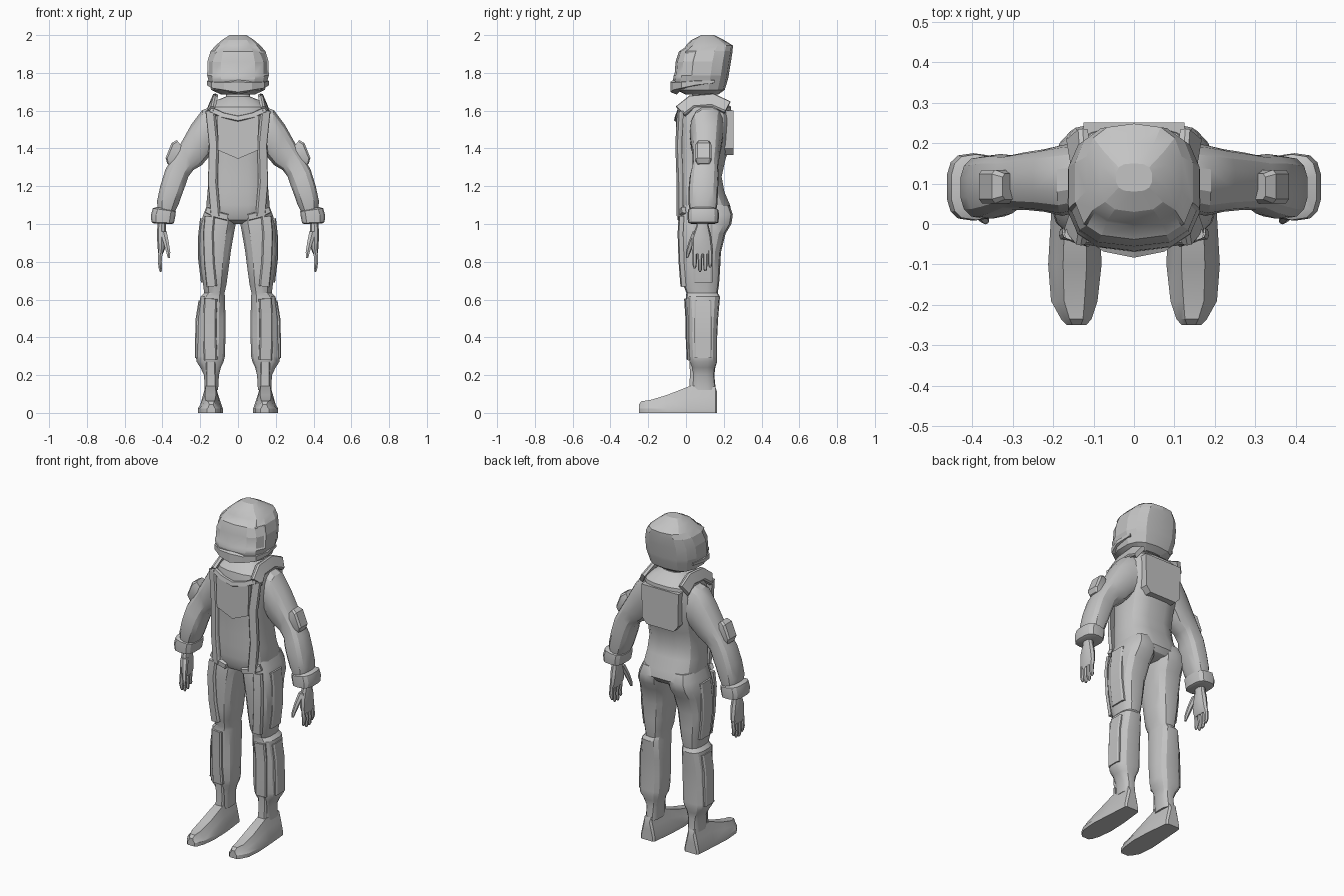
import bpy, bmesh, math
from mathutils import Vector as V

grey = bpy.data.materials.new("suit_grey")
grey.diffuse_color = (0.55, 0.55, 0.55, 1)


def skin(name, rings, mirror=False, angle=28):
    """Loft closed rings of equal length, capped at both ends."""
    bm = bmesh.new()
    rows = [[bm.verts.new(p) for p in r] for r in rings]
    n = len(rows[0])
    for a, b in zip(rows, rows[1:]):
        for i in range(n):
            j = (i + 1) % n
            bm.faces.new((a[i], a[j], b[j], b[i]))
    bm.faces.new(rows[0])
    bm.faces.new(rows[-1])
    bmesh.ops.recalc_face_normals(bm, faces=bm.faces)
    me = bpy.data.meshes.new(name)
    bm.to_mesh(me)
    bm.free()
    me.materials.append(grey)
    ob = bpy.data.objects.new(name, me)
    bpy.context.collection.objects.link(ob)
    if mirror:
        m = ob.modifiers.new("mirror", 'MIRROR')
        m.use_clip = False
        m.use_mirror_merge = False
    bpy.ops.object.select_all(action='DESELECT')
    ob.select_set(True)
    bpy.context.view_layer.objects.active = ob
    bpy.ops.object.shade_smooth_by_angle(angle=math.radians(angle))
    return ob


def oval(p, q, y0, y1, n=2.6, count=14):
    """Squared oval between side points p, q (x, z) and depths y0, y1."""
    pts = []
    for k in range(count):
        t = 2 * math.pi * (k + 0.5) / count
        c, s = math.cos(t), math.sin(t)
        u = 0.5 + 0.5 * math.copysign(abs(c) ** (2 / n), c)
        w = 0.5 + 0.5 * math.copysign(abs(s) ** (2 / n), s)
        pts.append(V((p[0] + (q[0] - p[0]) * u, y0 + (y1 - y0) * w,
                      p[1] + (q[1] - p[1]) * u)))
    return pts


def strip(name, path, width, thick, normal, mirror=True):
    """Flat bevelled band swept along a path; normal is its outward side."""
    path = [V(p) for p in path]
    rings = []
    for i, p in enumerate(path):
        d = path[min(i + 1, len(path) - 1)] - path[max(i - 1, 0)]
        nrm = V(normal(p) if callable(normal) else normal)
        nrm = (nrm - d * (nrm.dot(d) / d.length_squared)).normalized()
        s = d.cross(nrm).normalized() * width / 2
        o = nrm * thick
        rings.append([p - s - o, p + s - o, p + s, p + s * .8 + o * .6,
                      p - s * .8 + o * .6, p - s])
    return skin(name, rings, mirror)


def plate(name, outline, y0, y1):
    return skin(name, [[(x, y, z) for x, z in outline] for y in (y0, y1)])


# Torso and neck
torso = [(1.73, .06, .04, .15), (1.675, .065, .03, .16), (1.655, .115, 0, .20),
         (1.62, .155, -.035, .24), (1.55, .165, -.048, .246), (1.42, .162, -.048, .235),
         (1.34, .158, -.043, .21), (1.25, .158, -.04, .19), (1.17, .163, -.04, .205),
         (1.10, .17, -.038, .235), (1.05, .165, -.033, .245), (1.02, .13, -.02, .225),
         (1.0, .07, .02, .18)]
skin("torso", [oval((-w, z), (w, z), a, b, 3, 16) for z, w, a, b in torso])

# Legs
leg = [(1.10, .03, .165, -.02, .23), (1.05, .01, .185, -.03, .248), (1.0, .01, .2, -.033, .24),
       (.95, .02, .205, -.033, .21), (.85, .037, .207, -.028, .185), (.75, .05, .198, -.022, .18),
       (.68, .06, .186, -.015, .175), (.635, .07, .18, .002, .168), (.615, .068, .2, 0, .18),
       (.5, .065, .218, .01, .17), (.4, .065, .22, .01, .165), (.3, .068, .225, .015, .165),
       (.27, .075, .22, .018, .165), (.24, .09, .2, .03, .155), (.2, .1, .18, .032, .15),
       (.12, .105, .178, .03, .158)]
skin("leg", [oval((a, z), (b, z), c, d, 2.7, 14) for z, a, b, c, d in leg], True)

# Feet
foot = [(.165, .11, .185, .11), (.155, .1, .195, .14), (.02, .085, .205, .142),
        (-.1, .08, .212, .095), (-.19, .09, .205, .068), (-.235, .105, .18, .062),
        (-.25, .118, .165, .045)]
skin("foot", [[(a, y, 0), (b, y, 0), (b, y, .022), (b * .86 + a * .14, y, h * .6),
               (b * .72 + a * .28, y, h), (a * .72 + b * .28, y, h),
               (a * .86 + b * .14, y, h * .6), (a, y, .022)]
              for y, a, b, h in foot], True)

# Sleeves: outer point, inner point, depth range
sleeve = [(.14, 1.625, .13, 1.38, .03, .2), (.19, 1.605, .165, 1.34, .02, .195),
          (.25, 1.525, .19, 1.31, .03, .185), (.305, 1.425, .235, 1.285, .035, .177),
          (.345, 1.36, .262, 1.25, .035, .17), (.385, 1.29, .275, 1.21, .02, .173),
          (.413, 1.2, .29, 1.17, .013, .17), (.43, 1.12, .315, 1.10, .013, .167),
          (.425, 1.07, .335, 1.06, .02, .16)]
cuff = [(.43, 1.09, .335, 1.07, .025, .155), (.452, 1.083, .328, 1.065, .01, .172),
        (.463, 1.045, .33, 1.045, .008, .175), (.459, 1.01, .338, 1.005, .01, .172),
        (.445, 1.003, .35, 1.0, .025, .155)]
pad = [(.325, 1.445, .28, 1.39, .06, .125), (.352, 1.43, .29, 1.37, .05, .135),
       (.384, 1.35, .32, 1.32, .05, .135), (.375, 1.32, .32, 1.295, .06, .125)]
hand = [(.425, 1.03, .38, 1.03, .055, .12), (.428, .99, .38, .99, .055, .12),
        (.43, .93, .378, .93, .032, .135), (.426, .87, .385, .87, .03, .142),
        (.422, .84, .398, .84, .033, .142)]
for name, rows, n, c in (("sleeve", sleeve, 2.6, 14), ("cuff", cuff, 3, 14),
                         ("upper_arm_pad", pad, 6, 8), ("hand", hand, 2.4, 10)):
    skin(name, [oval((a, b), (p, q), y0, y1, n, c) for a, b, p, q, y0, y1 in rows], True)

# Fingers and thumb
for i, (y, tip) in enumerate(((.046, .765), (.074, .747), (.102, .75), (.128, .77))):
    rows = [(.86, .41, .013), (.80, .414, .0115), (tip + .012, .41, .010), (tip, .409, .005)]
    skin(f"finger_{i + 1}", [oval((x + r, z), (x - r, z), y - r, y + r, 2.3, 6)
                             for z, x, r in rows], True)
rows = [(.96, .395, .055, .02), (.9, .38, .028, .016), (.85, .369, .012, .012), (.82, .366, .005, .006)]
skin("thumb", [oval((x + r, z), (x - r, z), y - r, y + r, 2.3, 6) for z, x, y, r in rows], True)

# Helmet shell with sunken visor
shell = [(1.685, .09, 0, .17), (1.71, .145, -.055, .205), (1.765, .16, -.068, .222),
         (1.785, .166, -.066, .226), (1.86, .165, -.06, .238), (1.915, .148, -.042, .247),
         (1.945, .12, 0, .248), (1.975, .085, .03, .2), (2.0, .045, .08, .15)]
helmet = skin("helmet", [oval((-w, z), (w, z), a, b, 2.8, 14) for z, w, a, b in shell], angle=14)
bm = bmesh.new()
bm.from_mesh(helmet.data)
face = [f for f in bm.faces if f.normal.y < -.3 and 1.78 < f.calc_center_median().z < 1.94]
bmesh.ops.inset_region(bm, faces=face, thickness=.01, depth=-.005)
bm.to_mesh(helmet.data)
bm.free()

# Chin guard wrapping the jaw
guard = [(-.155, .15, 1.755, .012), (-.165, .05, 1.748, .018), (-.14, -.025, 1.738, .026),
         (-.075, -.068, 1.732, .032), (0, -.083, 1.73, .045)]
guard += [(-x, y, z, h) for x, y, z, h in guard[-2::-1]]
rings = []
for x, y, z, h in guard:
    inward = V((-x, .09 - y, 0)).normalized() * .035
    p = V((x, y, z))
    rings.append([p + V((0, 0, h * .5)), p - V((0, 0, h * .7)),
                  p + inward - V((0, 0, h)), p + inward + V((0, 0, h))])
skin("chin_guard", rings, angle=14)

# Chest bib, yoke flap and back panel
plate("chest_bib", [(-.11, 1.575), (-.105, 1.39), (0, 1.345), (.105, 1.39), (.11, 1.575),
                    (0, 1.545)], -.054, -.03)
strip("yoke_flap", [(-.145, -.035, 1.605), (-.08, -.047, 1.575), (0, -.054, 1.558),
                    (.08, -.047, 1.575), (.145, -.035, 1.605)], .03, .012, (0, -1, .2), False)
plate("back_panel", [(-.125, 1.6), (-.12, 1.4), (-.09, 1.365), (.09, 1.365), (.12, 1.4),
                     (.125, 1.6)], .2, .251)

# Shoulder straps, side bands and hip tabs
strip("shoulder_strap", [(.15, -.03, 1.60), (.135, .03, 1.648), (.135, .14, 1.657),
                         (.145, .22, 1.62)], .075, .015,
      lambda p: (.3, p.y - .09, .12))
strip("front_band", [(.148, -.033, 1.6), (.13, -.043, 1.42), (.135, -.036, 1.22),
                     (.12, -.036, 1.04)], .05, .014, (.3, -1, 0))
strip("hip_tab", [(.055, -.037, 1.035), (.115, -.037, 1.05), (.165, -.015, 1.075)],
      .035, .014, (.25, -1, 0))

# Thigh and shin panels
strip("thigh_panel", [(.15, -.028, 1.04), (.158, -.033, .95), (.153, -.028, .8),
                      (.14, -.018, .67)], .055, .014, (.15, -1, 0))
strip("thigh_side_panel", [(.195, .09, 1.03), (.206, .09, .93), (.206, .09, .82),
                           (.19, .09, .69)], .1, .01, (1, 0, 0))
strip("shin_panel", [(.145, 0, .605), (.15, .007, .5), (.15, .008, .4), (.145, .014, .28)],
      .07, .012, (.1, -1, 0))
strip("shin_side_panel", [(.203, .09, .595), (.218, .09, .5), (.221, .09, .4),
                          (.222, .09, .29)], .09, .01, (1, 0, 0))
strip("ankle_strap", [(.145, .026, .27), (.143, .028, .2), (.143, .025, .14)],
      .05, .012, (0, -1, 0))
